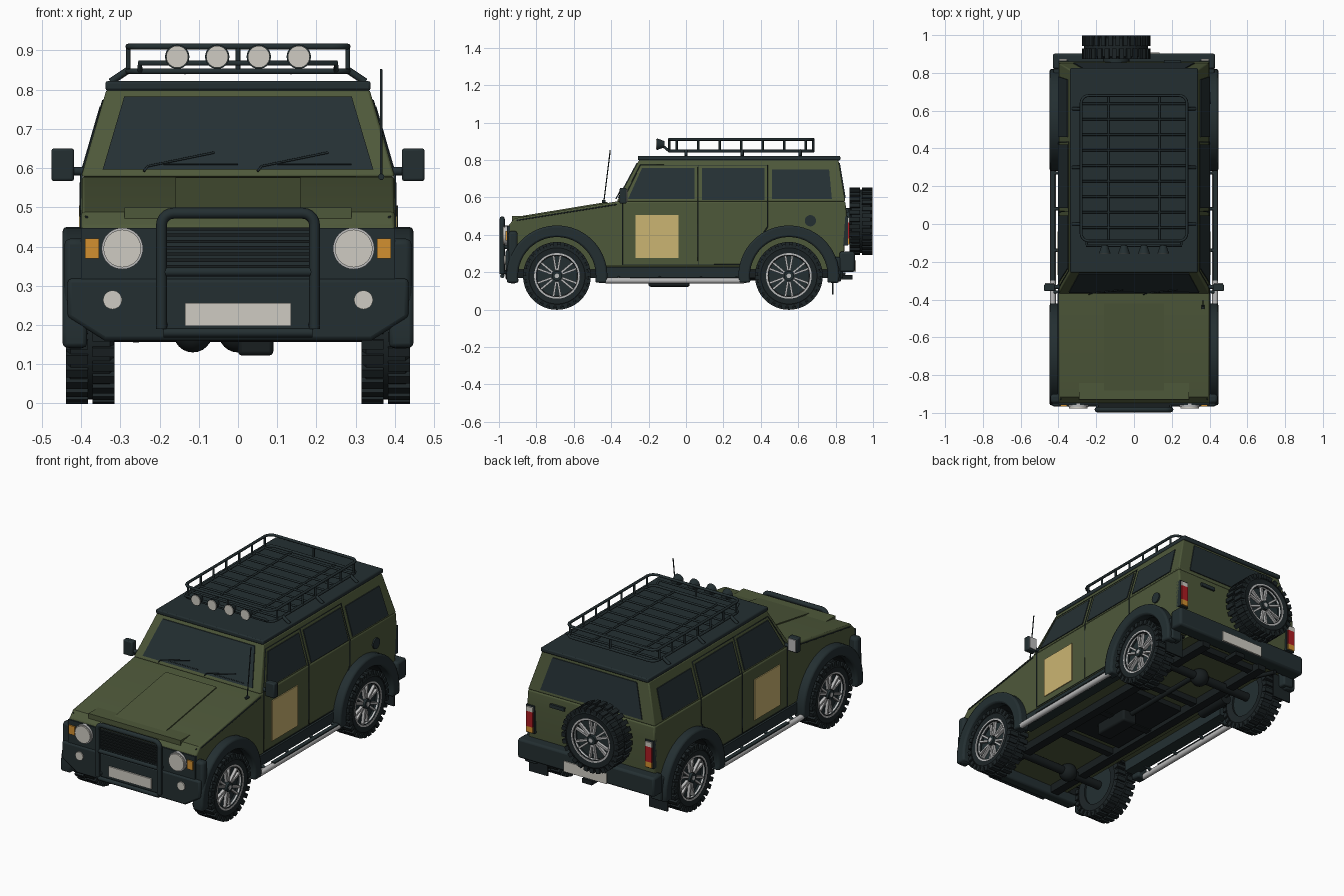
import bpy, bmesh, math
from mathutils import Matrix, Vector

cube = bpy.data.objects.get("Cube")
if cube:
    bpy.data.objects.remove(cube, do_unlink=True)


def material(name, *rgb):
    m = bpy.data.materials.new(name)
    m.use_nodes = True
    m.diffuse_color = (*rgb, 1)
    m.node_tree.nodes["Principled BSDF"].inputs["Base Color"].default_value = (*rgb, 1)
    return m


OLIVE = material("olive paint", .076, .098, .042)
TRIM = material("dark trim", .017, .028, .031)
RUBBER = material("tyre rubber", .012, .018, .02)
GLASS = material("dark glass", .018, .029, .033)
METAL = material("silver metal", .5, .5, .5)
WHITE = material("lamp white", .62, .6, .54)
TAN = material("tan panel", .6, .46, .17)
AMBER = material("amber lamp", .65, .28, .03)
RED = material("red lamp", .42, .012, .016)
UNDER = material("underbody black", .009, .013, .014)


# ---- helpers ----
def finish(name, bm, mat, mirror=False, bevel=0):
    bmesh.ops.recalc_face_normals(bm, faces=bm.faces)
    me = bpy.data.meshes.new(name)
    bm.to_mesh(me)
    bm.free()
    me.materials.append(mat)
    for p in me.polygons:
        p.use_smooth = True
    me.set_sharp_from_angle(angle=math.radians(32))
    ob = bpy.data.objects.new(name, me)
    bpy.context.collection.objects.link(ob)
    if bevel:
        mod = ob.modifiers.new("bevel", "BEVEL")
        mod.width, mod.segments, mod.limit_method = bevel, 2, "ANGLE"
        mod.angle_limit = math.radians(40)
    if mirror:
        ob.modifiers.new("mirror", "MIRROR").use_mirror_merge = False
    return ob


def prism(name, pts, vec, mat, mirror=False, bevel=0):
    bm = bmesh.new()
    face = bm.faces.new([bm.verts.new(p) for p in pts])
    out = bmesh.ops.extrude_face_region(bm, geom=[face], use_keep_orig=True)
    moved = [v for v in out["geom"] if isinstance(v, bmesh.types.BMVert)]
    bmesh.ops.translate(bm, vec=Vector(vec), verts=moved)
    return finish(name, bm, mat, mirror, bevel)


def box(name, xs, ys, zs, mat, mirror=False, bevel=0):
    (a, b), (c, d), (e, f) = xs, ys, zs
    return prism(name, [(a, c, e), (b, c, e), (b, d, e), (a, d, e)], (0, 0, f - e), mat, mirror, bevel)


def cyl(name, at, r, depth, axis, mat, mirror=False, r2=None, seg=32):
    turn = {"X": Matrix.Rotation(math.pi / 2, 4, "Y"), "Y": Matrix.Rotation(-math.pi / 2, 4, "X")}[axis]
    bm = bmesh.new()
    bmesh.ops.create_cone(bm, cap_ends=True, segments=seg, radius1=r, radius2=r if r2 is None else r2,
                          depth=depth, matrix=Matrix.Translation(at) @ turn)
    return finish(name, bm, mat, mirror)


def lathe(name, profile, mat):
    bm = bmesh.new()
    vs = [bm.verts.new((x, 0, r)) for x, r in profile]
    es = [bm.edges.new((v, vs[i - 1])) for i, v in enumerate(vs)]
    bmesh.ops.spin(bm, geom=vs + es, axis=(1, 0, 0), cent=(0, 0, 0), steps=48, angle=math.tau)
    bmesh.ops.remove_doubles(bm, verts=bm.verts, dist=1e-4)
    return finish(name, bm, mat)


def tube(name, paths, r, mat, mirror=False, closed=False):
    cu = bpy.data.curves.new(name, "CURVE")
    cu.dimensions, cu.bevel_depth, cu.bevel_resolution, cu.use_fill_caps = "3D", r, 2, True
    if mirror:
        paths = paths + [[(-x, y, z) for x, y, z in p] for p in paths]
    for path in paths:
        sp = cu.splines.new("POLY")
        sp.points.add(len(path) - 1)
        sp.use_cyclic_u = closed
        for pt, co in zip(sp.points, path):
            pt.co = (*co, 1)
    cu.materials.append(mat)
    bpy.context.collection.objects.link(bpy.data.objects.new(name, cu))


def arc(cy, cz, r, a0, a1, n):
    steps = [math.radians(a0 + (a1 - a0) * i / n) for i in range(n + 1)]
    return [(cy + r * math.cos(a), cz + r * math.sin(a)) for a in steps]


# ---- body shell ----
BELT, ROOF, AXLES, HUB = .578, .8, (-.69, .55), .18


def side_x(z):
    return .4 - max(z - BELT, 0) * .29


def front_y(z):
    return -.37 + (z - BELT) * .54


def rear_y(z):
    return .852 - (z - BELT) * .167


arches = [p for cy in AXLES[::-1] for p in arc(cy, HUB, .225, 13, 167, 14)]
outline = [(-.95, .23), (-.95, .45), (-.915, .488), (-.37, BELT), (.852, BELT), (.86, .5), (.84, .23)]
prism("lower_body", [(-.4, y, z) for y, z in outline + arches], (.8, 0, 0), OLIVE, bevel=.008)
box("floor_tub", (-.29, .29), (-.93, .83), (.215, .5), OLIVE)

bm = bmesh.new()
rings = [[bm.verts.new((s * side_x(z), f(z), z)) for s, f in
          ((-1, front_y), (1, front_y), (1, rear_y), (-1, rear_y))] for z in (BELT, ROOF)]
bm.faces.new(rings[0])
bm.faces.new(rings[1])
for i in range(4):
    bm.faces.new((rings[0][i - 1], rings[0][i], rings[1][i], rings[1][i - 1]))
finish("cabin", bm, OLIVE, bevel=.006)
box("roof_panel", (-.338, .338), (-.257, .825), (.798, .822), TRIM, bevel=.006)
prism("hood_bulge", [(x, y, z) for x, y, z in
      ((-.16, -.9, .488), (.16, -.9, .488), (.16, -.42, .567), (-.16, -.42, .567))], (0, 0, .009), OLIVE)
tube("hood_seam", [[(.385, -.93, .475), (.401, -.9, .478), (.401, -.37, .562)]], .003, TRIM, True)


# ---- windows, doors and side panels ----
def side_plate(name, yz, mat):
    prism(name, [(side_x(z) - .003, y, z) for y, z in yz], (.008, 0, 0), mat, True)


side_plate("front_side_window", [(-.31, .59), (.045, .59), (.045, .757), (-.235, .757)], GLASS)
side_plate("rear_side_window", [(.085, .585), (.42, .585), (.42, .757), (.085, .757)], GLASS)
side_plate("quarter_window", [(.46, .59), (.78, .59), (.765, .75), (.46, .75)], GLASS)
side_plate("door_panel", [(-.27, .275), (-.04, .275), (-.04, .505), (-.27, .505)], TAN)
for name, ends in (("windshield", (front_y, -.008)), ("rear_window", (rear_y, .008))):
    f, push = ends
    w = .345 if push < 0 else .32
    prism(name, [(x, f(z) - push / 3, z) for x, z in
          ((-w, .597), (w, .597), (w - .055, .783), (.055 - w, .783))], (0, push, 0), GLASS)
doors = [[(-.34, .24), (-.34, BELT), (-.245, .772), (.065, .772), (.065, BELT), (.065, .24)],
         [(.065, .24), (.065, BELT), (.065, .772), (.435, .772), (.435, BELT), (.435, .44), (.3, .24)]]
tube("door_seams", [[(side_x(z), y, z) for y, z in d] for d in doors], .003, TRIM, True, True)
cyl("fuel_cap", (.4, .665, .475), .03, .016, "X", TRIM)
box("tailgate_handle", (.16, .25), (.85, .868), (.52, .54), TRIM)
box("side_sill", (.33, .403), (-.47, .33), (.17, .228), TRIM, True)
for name, y in zip(("front", "rear"), AXLES):
    band = arc(y, HUB, .27, -8, 188, 24) + arc(y, HUB, .208, 190, -10, 24)
    prism(name + "_fender_flare", [(.385, a, b) for a, b in band], (.062, 0, 0), TRIM, True, .01)
    liner = arc(y, HUB, .226, 10, 170, 16) + arc(y, HUB, .215, 170, 10, 16)
    prism(name + "_wheel_liner", [(.28, a, b) for a, b in liner], (.11, 0, 0), UNDER, True)

# ---- front end ----
box("grille_panel", (-.4, .4), (-.957, -.94), (.31, .447), TRIM)
for i in range(7):
    z = .345 + i * .016
    box("grille_slat", (-.19, .19), (-.968, -.95), (z, z + .008), UNDER)
shape = [(.435, .318), (.435, .22), (.34, .16)]
prism("front_bumper", [(x, -.965, z) for x, z in shape + [(-x, z) for x, z in shape[::-1]]],
      (0, .06, 0), TRIM, bevel=.01)
box("bumper_end", (.385, .443), (-.95, -.9), (.14, .42), TRIM, True, .015)
box("front_plate", (-.135, .135), (-.973, -.964), (.198, .256), WHITE)
cyl("headlight_bezel", (.295, -.96, .395), .053, .02, "Y", METAL, True)
cyl("headlight_lens", (.295, -.968, .395), .048, .02, "Y", WHITE, True)
cyl("fog_lamp", (.32, -.965, .264), .024, .014, "Y", WHITE, True)
box("front_indicator", (.354, .39), (-.965, -.95), (.37, .42), AMBER, True)
hoop = arc(.165, .455, .03, 0, 90, 5)
hoop = [(.195, .19)] + hoop
tube("bull_bar", [[(x, -.983, z) for x, z in hoop + [(-x, z) for x, z in hoop[::-1]]]], .014, TRIM)
tube("bull_bar_rails", [[(-.19, -.982, z), (.19, -.982, z)] for z in (.18, .335)], .012, TRIM)
tube("bull_bar_mounts", [[(.19, -.98, z), (.19, -.93, z)] for z in (.2, .335)], .012, TRIM, True)
for x in (-.24, .05):
    tube("wiper", [[(x, front_y(.592) - .012, .592), (x + .01, front_y(.605) - .012, .605),
                    (x + .18, front_y(.64) - .012, .64)]], .003, TRIM)
tube("wiper_pivots", [[(x, front_y(.61) - .01, .61), (x + .19, front_y(.61) - .01, .61)]
                      for x in (-.19, .1)], .002, TRIM)
tube("antenna", [[(.365, -.44, .57), (.365, -.405, .852)]], .003, TRIM)
cyl("antenna_base", (.365, -.44, .578), .008, .02, "Y", TRIM, seg=12)

# ---- mirrors ----
box("mirror_housing", (.418, .476), (-.355, -.318), (.567, .65), TRIM, True, .006)
box("mirror_glass", (.424, .47), (-.32, -.313), (.575, .643), METAL, True)
tube("mirror_arm", [[(.38, -.33, .592), (.43, -.335, .592)]], .011, TRIM, True)

# ---- rear end ----
box("rear_bumper", (-.43, .43), (.82, .903), (.2, .31), TRIM, bevel=.012)
box("bumper_corner", (.36, .425), (.77, .83), (.15, .28), TRIM, True, .008)
box("rear_plate", (-.135, .135), (.9, .909), (.203, .262), WHITE)
box("tail_light_housing", (.348, .4), (.835, .866), (.342, .5), TRIM, True)
for name, lo, hi, mat in (("amber", .348, .38, AMBER), ("red", .38, .466, RED), ("white", .466, .492, WHITE)):
    box("tail_light_" + name, (.354, .396), (.85, .874), (lo, hi), mat, True)
box("tow_hitch", (-.03, .03), (.8, .89), (.16, .185), UNDER)
box("rear_mudflap", (.32, .435), (.78, .788), (.08, .22), RUBBER, True)

# ---- wheels ----
tyre = lathe("tyre", [(-.055, .11), (-.061, .15), (-.05, .17), (.05, .17), (.061, .15), (.055, .11)], RUBBER)
rim = lathe("rim_ring", [(.04, .122), (.058, .122), (.058, .113), (.04, .108)], METAL)
disc = cyl("rim_disc", (-.01, 0, 0), .112, .07, "X", TRIM)
cap = cyl("hub_cap", (.035, 0, 0), .026, .04, "X", TRIM)
nut = cyl("hub_nut", (.052, 0, 0), .012, .01, "X", METAL)
bm = bmesh.new()
for i in range(28):
    for s in (-1, 1):
        spot = Matrix.Rotation(math.tau * (i + s / 4) / 28, 4, "X") @ Matrix.Translation((s * .034, 0, .168))
        bmesh.ops.create_cube(bm, size=1, matrix=spot @ Matrix.Diagonal((.056, .024, .026, 1)))
tread = finish("tyre_tread", bm, RUBBER)
bm = bmesh.new()
for i in range(6):
    for s in (-1, 1):
        spot = Matrix.Rotation(math.tau * i / 6 + s * .17, 4, "X") @ Matrix.Translation((.037, 0, .072))
        bmesh.ops.create_cube(bm, size=1, matrix=spot @ Matrix.Diagonal((.016, .011, .084, 1)))
spokes = finish("wheel_spokes", bm, METAL)
parts = (tyre, rim, disc, cap, nut, tread, spokes)
places = [("rear_left", (.377, AXLES[1], HUB), 0), ("front_right", (-.377, AXLES[0], HUB), 180),
          ("rear_right", (-.377, AXLES[1], HUB), 180), ("spare", (-.095, .936, .472), 90)]
for name, at, turn in places:
    for part in parts:
        ob = bpy.data.objects.new(name + "_" + part.name, part.data)
        ob.matrix_world = Matrix.Translation(at) @ Matrix.Rotation(math.radians(turn), 4, "Z")
        bpy.context.collection.objects.link(ob)
for part in parts:
    part.location = (.377, AXLES[0], HUB)
    part.name = "front_left_" + part.name
cyl("spare_mount", (-.095, .87, .472), .07, .08, "Y", TRIM)

# ---- side steps ----
tube("step_tube", [[(.43, -.43, .155), (.43, .31, .155)]], .016, METAL, True)
box("step_tread", (.418, .442), (-.3, .28), (.168, .174), TRIM, True)
tube("step_brackets", [[(.34, y, .19), (.43, y, .16)] for y in (-.36, -.14, .08, .27)], .009, TRIM, True)


# ---- roof rack ----
def rail(z, r=.04, hx=.28, y0=-.09, y1=.68):
    loop = []
    for i, (cx, cy) in enumerate(((hx - r, y1 - r), (r - hx, y1 - r), (r - hx, y0 + r), (hx - r, y0 + r))):
        loop += [(x, y, z) for x, y in arc(cx, cy, r, 90 * i, 90 * i + 90, 5)]
    return loop


tube("rack_rails", [rail(.91), rail(.847)], .0075, TRIM, closed=True)
tube("rack_posts", [[(.28, -.05 + i * .115, .847), (.28, -.05 + i * .115, .91)] for i in range(7)], .006, TRIM, True)
tube("rack_end_posts", [[(0, y, .847), (0, y, .91)] for y in (-.09, .68)], .006, TRIM)
tube("rack_slats", [[(-.28, -.02 + i * .082, .847), (.28, -.02 + i * .082, .847)] for i in range(9)], .006, TRIM)
tube("rack_runners", [[(.135, -.09, .845), (.135, .68, .845)]], .006, TRIM, True)
tube("rack_feet", [[(.28, y, .85), (.325, y, .82)] for y in (0, .3, .61)], .009, TRIM, True)
tube("lamp_bar", [[(-.25, -.09, .847), (-.25, -.115, .868), (.25, -.115, .868), (.25, -.09, .847)]], .007, TRIM)
for x in (.053, .155):
    cyl("roof_lamp_housing", (x, -.135, .884), .031, .04, "Y", TRIM, True, .017)
    cyl("roof_lamp_lens", (x, -.156, .884), .028, .008, "Y", WHITE, True)

# ---- underbody ----
box("chassis_rail", (.17, .22), (-.9, .84), (.17, .22), UNDER, True)
for y in (-.42, -.1, .28, .75):
    box("cross_member", (-.2, .2), (y, y + .04), (.18, .215), UNDER)
for name, y, x in zip(("front", "rear"), AXLES, (-.115, 0)):
    cyl(name + "_axle", (0, y, HUB), .024, .68, "X", UNDER)
    bm = bmesh.new()
    bmesh.ops.create_uvsphere(bm, u_segments=20, v_segments=12, radius=.05, matrix=Matrix.Translation((x, y, HUB)))
    finish(name + "_differential", bm, UNDER)
box("transfer_case", (0, .09), (-.2, .02), (.122, .22), UNDER, bevel=.01)
box("skid_plate", (-.16, .16), (-.32, .2), (.185, .22), UNDER)
cyl("drive_shaft", (.03, .27, .18), .014, .52, "Y", UNDER)
cyl("muffler", (-.26, .36, .19), .035, .2, "Y", UNDER)
tube("tail_pipe", [[(-.26, .4, .19), (-.26, .62, .235), (-.28, .85, .185)]], .012, UNDER)
